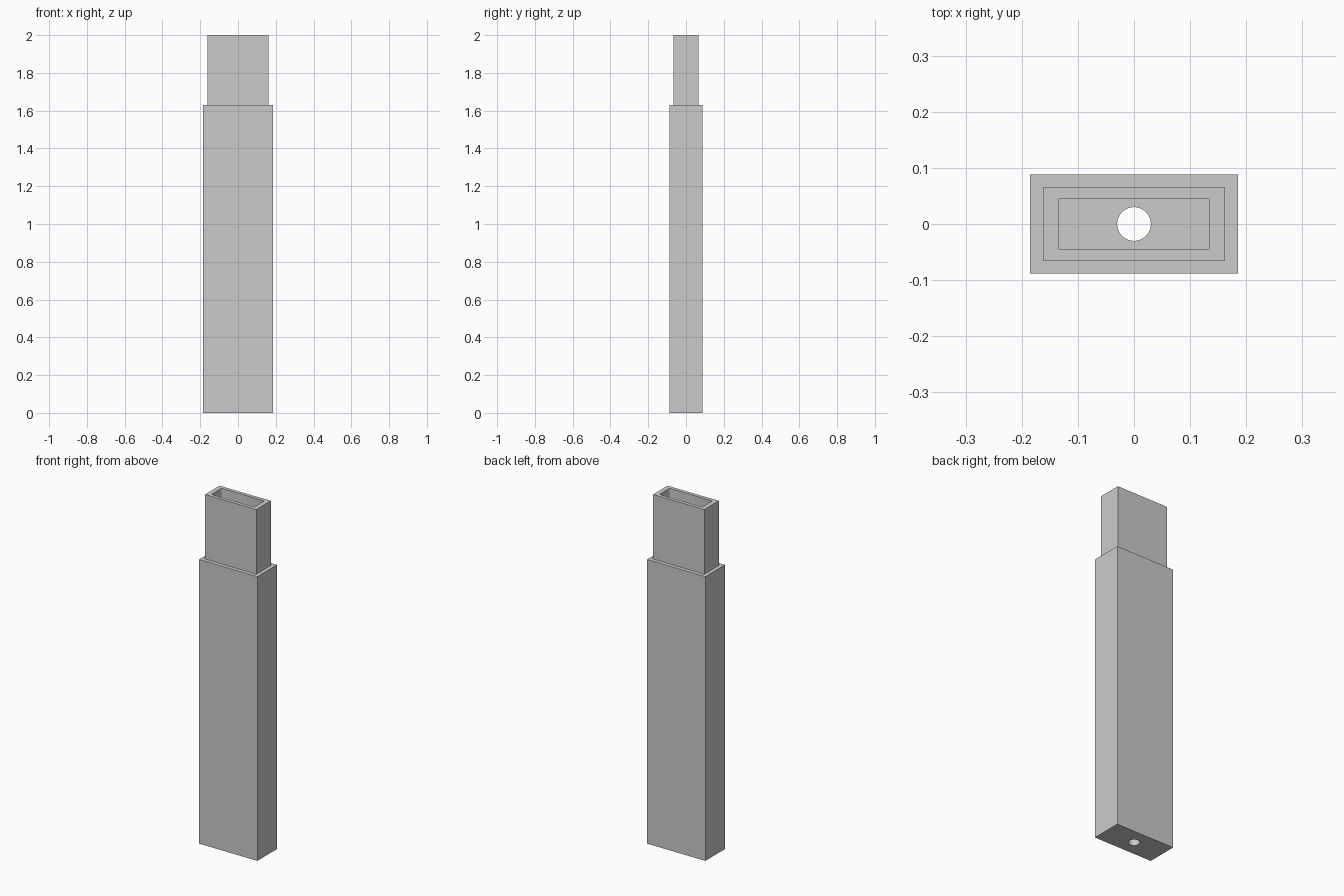
import bpy, bmesh
from mathutils import Matrix

cube = bpy.data.objects.get("Cube")
if cube:
    bpy.data.objects.remove(cube, do_unlink=True)

HEIGHT, SHOULDER, FLOOR = 2.0, 1.63, 0.05
STEP = 0.0225

grey = bpy.data.materials.new("plain_grey")
grey.use_nodes = True
color = (0.6, 0.6, 0.6, 1)
grey.diffuse_color = color
grey.node_tree.nodes["Principled BSDF"].inputs["Base Color"].default_value = color


def make_object(name, bm):
    mesh = bpy.data.meshes.new(name)
    bmesh.ops.recalc_face_normals(bm, faces=bm.faces)
    bm.to_mesh(mesh)
    bm.free()
    obj = bpy.data.objects.new(name, mesh)
    bpy.context.collection.objects.link(obj)
    mesh.materials.append(grey)
    return obj


def box(half_x, half_y, bottom, top):
    bm = bmesh.new()
    size = (2 * half_x, 2 * half_y, top - bottom)
    matrix = Matrix.Translation((0, 0, (bottom + top) / 2)) @ Matrix.Diagonal((*size, 1))
    bmesh.ops.create_cube(bm, size=1, matrix=matrix)
    return bm


def carve(target, cutter):
    cutter.hide_render = True
    mod = target.modifiers.new(cutter.name, 'BOOLEAN')
    mod.operation, mod.solver, mod.object = 'DIFFERENCE', 'EXACT', cutter
    bpy.context.view_layer.objects.active = target
    bpy.ops.object.modifier_apply(modifier=mod.name)
    bpy.data.objects.remove(cutter, do_unlink=True)


# Stepped body: wide sleeve with a narrower neck pulled up from its top
bm = box(0.185, 0.0885, 0, SHOULDER)
top = max(bm.faces, key=lambda f: f.calc_center_median().z)
bmesh.ops.inset_individual(bm, faces=[top], thickness=STEP, use_even_offset=True)
neck = bmesh.ops.extrude_face_region(bm, geom=[top])["geom"]
bmesh.ops.translate(bm, vec=(0, 0, HEIGHT - SHOULDER),
                    verts=[v for v in neck if isinstance(v, bmesh.types.BMVert)])
if top.is_valid:
    bmesh.ops.delete(bm, geom=[top], context='FACES_ONLY')
body = make_object("stepped_tube", bm)

# Deep rectangular cavity with slightly rounded corners
bm = box(0.135, 0.0455, FLOOR, HEIGHT + 0.1)
upright = [e for e in bm.edges if abs(e.verts[0].co.z - e.verts[1].co.z) > 0.1]
bmesh.ops.bevel(bm, geom=upright, offset=0.004, segments=3, profile=0.5, affect='EDGES')
carve(body, make_object("cavity_cutter", bm))

# Round hole through the floor
bm = bmesh.new()
bmesh.ops.create_cone(bm, cap_ends=True, segments=48, radius1=0.03, radius2=0.03, depth=0.4)
carve(body, make_object("floor_hole_cutter", bm))

# Smooth the curved walls and keep the corners sharp
bpy.ops.object.select_all(action='DESELECT')
body.select_set(True)
bpy.context.view_layer.objects.active = body
bpy.ops.object.shade_smooth_by_angle(angle=0.55)
